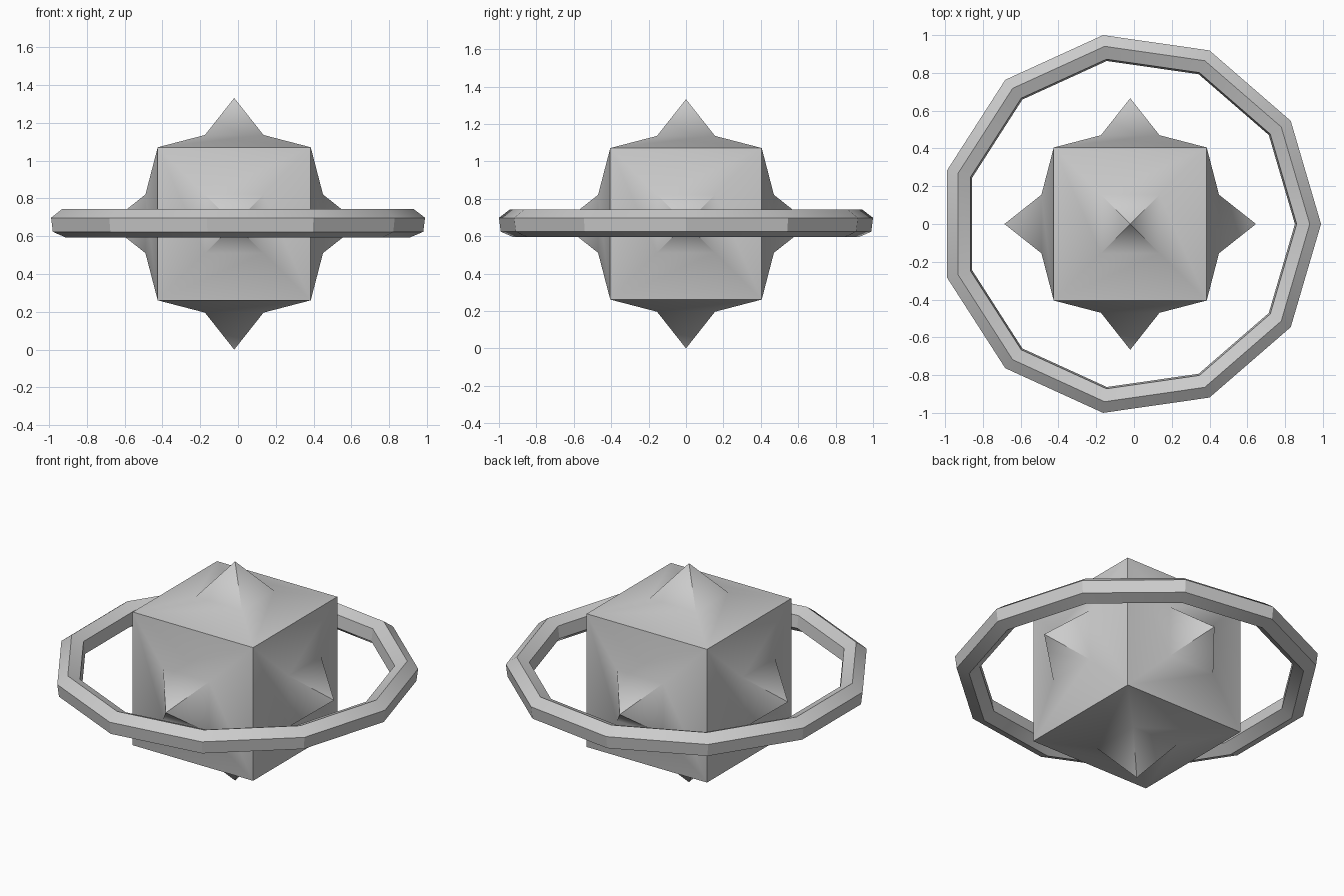
import bpy, bmesh
from math import sin, cos, pi, radians

if "Cube" in bpy.data.objects:
    bpy.data.objects.remove(bpy.data.objects["Cube"])

CENTRE = (-0.02, 0, 0.666)


def make_object(name, bm, angle):
    bmesh.ops.recalc_face_normals(bm, faces=bm.faces[:])
    mesh = bpy.data.meshes.new(name)
    bm.to_mesh(mesh)
    bm.free()
    ob = bpy.data.objects.new(name, mesh)
    ob.location = CENTRE
    bpy.context.collection.objects.link(ob)
    bpy.ops.object.select_all(action='DESELECT')
    ob.select_set(True)
    bpy.context.view_layer.objects.active = ob
    bpy.ops.object.shade_smooth_by_angle(angle=radians(angle))
    return ob


# spiked core: cube whose six sides rise gently, then sharply to a point
bm = bmesh.new()
bmesh.ops.create_cube(bm, size=0.81)
sides = bm.faces[:]
bmesh.ops.inset_individual(bm, faces=sides, thickness=0.25, depth=0.065,
                           use_even_offset=True)
bmesh.ops.poke(bm, faces=sides, offset=0.196)
make_object("spiked_core", bm, 40)

# orbit ring: slightly tilted hexagon section swept round eleven sides
SEGMENTS, SECTION = 11, 6
RADIUS, THICK, TILT = 0.941, 0.075, radians(22.8)
bm = bmesh.new()
loops = []
for i in range(SEGMENTS):
    a = 2 * pi * i / SEGMENTS
    loop = []
    for j in range(SECTION):
        b = TILT + 2 * pi * j / SECTION
        r = RADIUS + THICK * cos(b)
        loop.append(bm.verts.new((r * cos(a), r * sin(a), THICK * sin(b) + 0.003)))
    loops.append(loop)
for i in range(SEGMENTS):
    p, q = loops[i], loops[(i + 1) % SEGMENTS]
    for j in range(SECTION):
        k = (j + 1) % SECTION
        bm.faces.new((p[j], q[j], q[k], p[k]))
make_object("orbit_ring", bm, 30)
